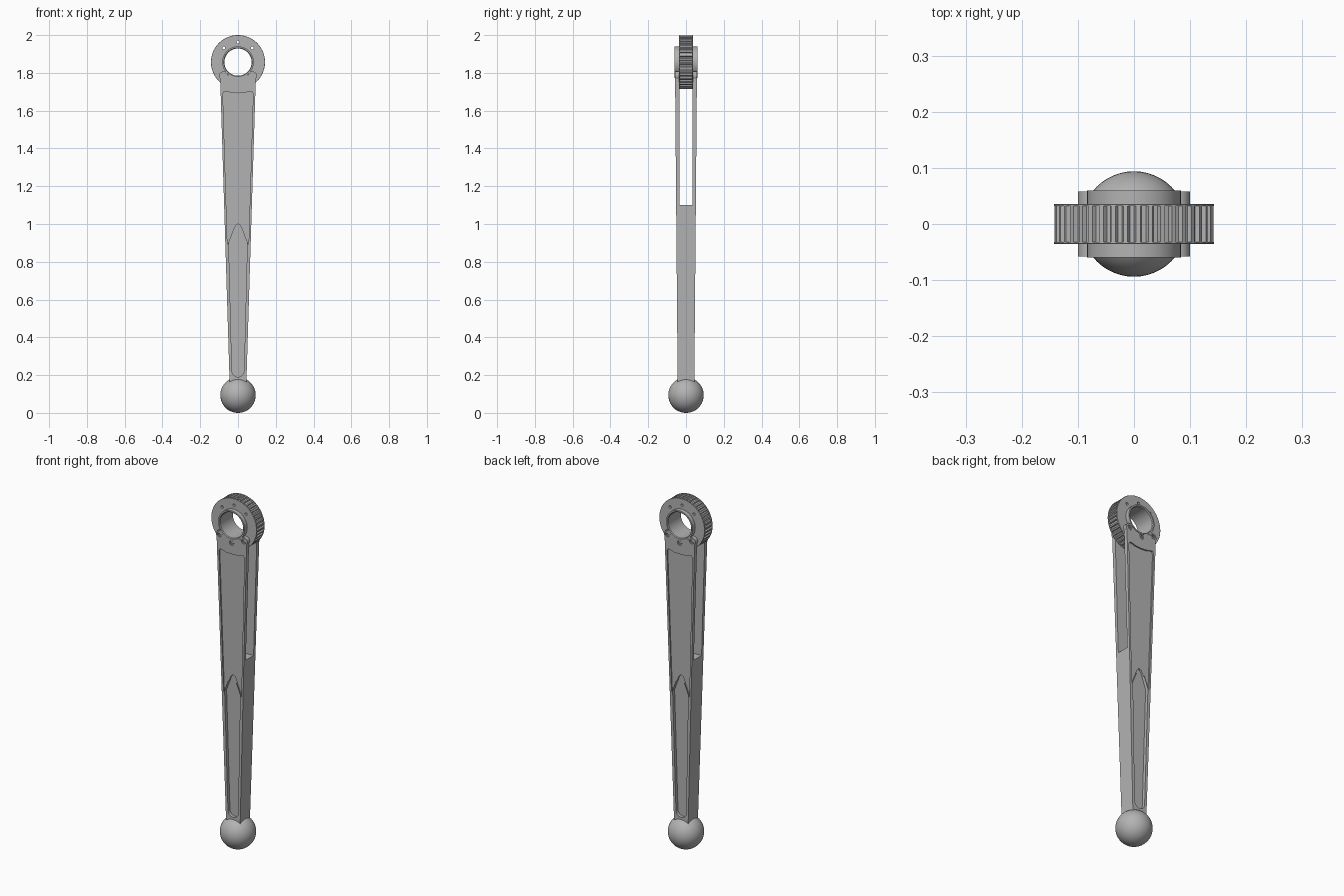
import bpy, bmesh, math
from mathutils import Matrix, Vector

if "Cube" in bpy.data.objects:
    bpy.data.objects.remove(bpy.data.objects["Cube"])

steel = bpy.data.materials.new("satin steel")
steel.use_nodes = True
GREY = (0.45, 0.45, 0.45, 1)
steel.diffuse_color = GREY
steel.node_tree.nodes["Principled BSDF"].inputs["Base Color"].default_value = GREY

HEAD_Z, BORE = 1.857, 0.072
TURN = Matrix.Rotation(math.pi / 2, 4, 'X')


def half_width(z):
    return 0.044 + 0.031 * (z - 0.15)


def half_depth(z):
    return 0.044 + 0.0085 * (z - 0.15)


def finish(name, bm, helper=False):
    bmesh.ops.recalc_face_normals(bm, faces=bm.faces)
    mesh = bpy.data.meshes.new(name)
    bm.to_mesh(mesh)
    bm.free()
    ob = bpy.data.objects.new(name, mesh)
    bpy.context.collection.objects.link(ob)
    ob.hide_render = helper
    if not helper:
        mesh.materials.append(steel)
    return ob


def slab(name, outline, y_in, y_out, helper=False):
    """Extrude an (x, z) outline along y; each end may follow a function of z."""
    bm = bmesh.new()
    ends = [[bm.verts.new((x, f(z), z)) for x, z in outline] for f in (y_in, y_out)]
    for ring in ends:
        bm.faces.new(ring)
    n = len(outline)
    for i in range(n):
        j = (i + 1) % n
        bm.faces.new((ends[0][i], ends[0][j], ends[1][j], ends[1][i]))
    return finish(name, bm, helper)


def circle(r, x, z, n=32):
    return [(x + r * math.cos(2 * math.pi * i / n), z + r * math.sin(2 * math.pi * i / n)) for i in range(n)]


def disc(name, r, x, z, y0, y1, helper=False, n=32):
    return slab(name, circle(r, x, z, n), lambda _: y0, lambda _: y1, helper)


def lathe(name, profile, n=64):
    """Revolve a closed (radius, y) profile about the head axis."""
    bm = bmesh.new()
    rings = []
    for i in range(n):
        a = 2 * math.pi * i / n
        rings.append([bm.verts.new((r * math.cos(a), y, HEAD_Z + r * math.sin(a))) for r, y in profile])
    m = len(profile)
    for i in range(n):
        for k in range(m):
            a, b = rings[i], rings[(i + 1) % n]
            bm.faces.new((a[k], a[(k + 1) % m], b[(k + 1) % m], b[k]))
    return finish(name, bm)


def combine(ob, tool, operation='DIFFERENCE'):
    mod = ob.modifiers.new("shape", 'BOOLEAN')
    mod.operation, mod.object, mod.solver = operation, tool, 'EXACT'
    bpy.context.view_layer.objects.active = ob
    bpy.ops.object.modifier_apply(modifier=mod.name)
    bpy.data.objects.remove(tool)


def smooth(ob, angle=30):
    bpy.ops.object.select_all(action='DESELECT')
    ob.select_set(True)
    bpy.context.view_layer.objects.active = ob
    bpy.ops.object.shade_smooth_by_angle(angle=math.radians(angle))


# Tapered forked handle
low, top = 0.12, 1.79
outline = [(-half_width(low), low), (half_width(low), low),
           (half_width(top), top), (-half_width(top), top)]
handle = slab("forked_handle", outline, lambda z: -half_depth(z), half_depth)

# Screw bosses on the shoulders, then the fork gap and the bore
screws = [(-0.077, 1.785), (0.077, 1.785), (0, 1.757)]
for x, z in screws[:2]:
    combine(handle, disc("boss", 0.0225, x, z, -0.0575, 0.0575), 'UNION')
gap = [(-0.2, 1.1), (0.2, 1.1), (0.2, 1.9), (-0.2, 1.9)]
combine(handle, slab("gap", gap, lambda z: -0.035, lambda z: 0.035, True))
combine(handle, disc("bore", 0.080, 0, HEAD_Z, -0.1, 0.1, True, 64))

# Shallow upper panel and deeper lower groove on both faces
upper_half = [(0, 1.692), (0.035, 1.694), (0.06, 1.702), (0.074, 1.702), (0.08, 1.69),
              (0.056, 0.89), (0.018, 0.98), (0, 0.99)]
upper = upper_half + [(-x, z) for x, z in reversed(upper_half[1:-1])]
groove_half = [(0.032 * math.sin(a), 0.222 - 0.032 * math.cos(a)) for a in
               [math.pi * i / 16 for i in range(9)]]
groove_half += [(0.049, 0.9), (0.018, 0.982), (0.01, 0.995), (0, 1.0)]
groove = groove_half + [(-x, z) for x, z in reversed(groove_half[1:-1])]
for side in (-1, 1):
    for shape, depth in ((upper, 0.008), (groove, 0.018)):
        tool = slab("pocket", shape, lambda z: side * (half_depth(z) - depth),
                    lambda z: side * 0.12, True)
        combine(handle, tool)
    # Screw seats
    for x, z in screws:
        combine(handle, disc("seat", 0.014, x, z, side * 0.05, side * 0.1, True, 24))
smooth(handle)

# Screw heads with a socket
for side, word in ((-1, "front"), (1, "back")):
    for i, (x, z) in enumerate(screws):
        screw = disc(f"{word}_screw_{i + 1}", 0.0115, x, z, side * 0.04, side * 0.055, n=24)
        combine(screw, disc("socket", 0.006, x, z, side * 0.05, side * 0.07, True, 6))
        smooth(screw)

# Ratchet wheel: toothed core between two thin cheeks
TEETH = 40
teeth = []
for i in range(TEETH):
    for r, part in ((0.1345, 0.0), (0.1345, 0.35), (0.142, 0.5), (0.142, 0.85)):
        a = 2 * math.pi * (i + part) / TEETH
        teeth.append((r * math.cos(a), HEAD_Z + r * math.sin(a)))
wheel = slab("toothed_wheel", teeth, lambda z: -0.033, lambda z: 0.033)
combine(wheel, disc("bore", 0.076, 0, HEAD_Z, -0.1, 0.1, True, 64))
cheeks = [lathe(f"{word}_cheek", [(0.076, s * 0.032), (0.143, s * 0.032), (0.143, s * 0.035),
                                  (0.142, s * 0.036), (0.076, s * 0.036)], 96)
          for s, word in ((-1, "front"), (1, "back"))]

# Small holes through the top of the wheel
for part in [wheel] + cheeks:
    for deg in (45, 90, 135):
        a = math.radians(deg)
        tool = disc("pin_hole", 0.0075, 0.106 * math.cos(a), HEAD_Z + 0.106 * math.sin(a),
                    -0.1, 0.1, True, 20)
        combine(part, tool)
for cheek in cheeks:
    smooth(cheek)

# Flanged bushing through the head
bushing = lathe("bushing", [(BORE, -0.056), (0.076, -0.06), (0.0835, -0.06), (0.0835, 0.06),
                            (0.076, 0.06), (BORE, 0.056)])
smooth(bushing)

# Ball at the foot
bm = bmesh.new()
bmesh.ops.create_uvsphere(bm, u_segments=48, v_segments=24, radius=0.094,
                          matrix=Matrix.Translation((0, 0, 0.094)))
ball = finish("end_ball", bm)
smooth(ball, 60)
